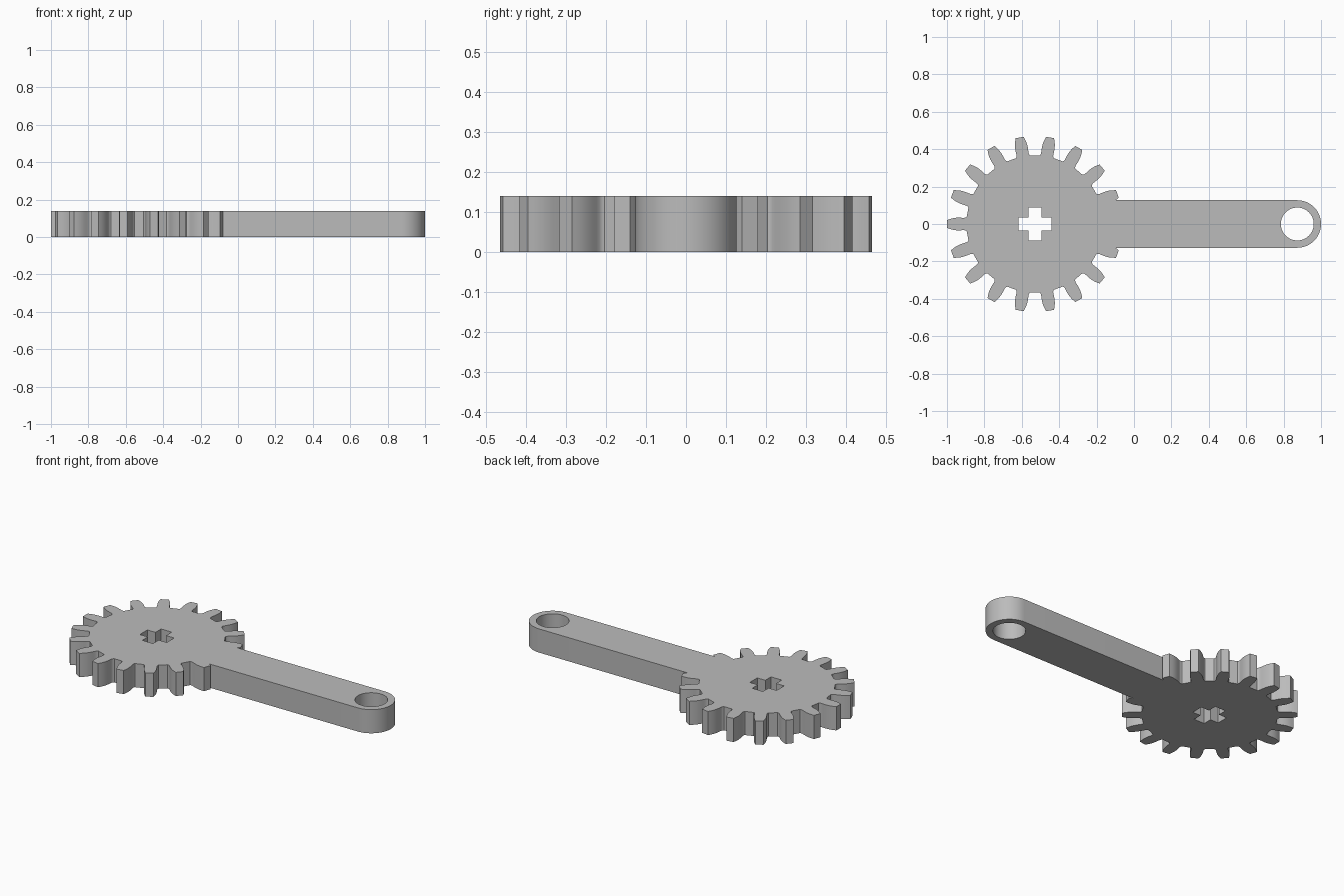
import bpy, bmesh, math
from math import sin, cos, radians, pi

if "Cube" in bpy.data.objects:
    bpy.data.objects.remove(bpy.data.objects["Cube"], do_unlink=True)

THICK = 0.14
GEAR_X, TEETH = -0.53, 18
EYE_X, EYE_R, HOLE_R = 0.873, 0.127, 0.088

grey = bpy.data.materials.new("plain grey")
grey.use_nodes = True
colour = (0.5, 0.5, 0.5, 1)
grey.diffuse_color = colour
grey.node_tree.nodes["Principled BSDF"].inputs["Base Color"].default_value = colour


def prism(name, outline, z0=0.0, z1=THICK):
    """Extrude a counter-clockwise outline into a solid."""
    bm = bmesh.new()
    base = bm.faces.new([bm.verts.new((x, y, z0)) for x, y in outline])
    top = bmesh.ops.extrude_face_region(bm, geom=[base])["geom"]
    bmesh.ops.translate(bm, vec=(0, 0, z1 - z0),
                        verts=[v for v in top if isinstance(v, bmesh.types.BMVert)])
    bmesh.ops.recalc_face_normals(bm, faces=bm.faces)
    mesh = bpy.data.meshes.new(name)
    bm.to_mesh(mesh)
    bm.free()
    mesh.materials.append(grey)
    obj = bpy.data.objects.new(name, mesh)
    bpy.context.collection.objects.link(obj)
    return obj


def arc(cx, r, start, end, steps):
    return [(cx + r * cos(start + (end - start) * i / steps),
             r * sin(start + (end - start) * i / steps)) for i in range(steps + 1)]


def combine(target, other, operation):
    mod = target.modifiers.new(operation.lower(), 'BOOLEAN')
    mod.object, mod.operation, mod.solver = other, operation, 'EXACT'
    other.hide_render = True
    bpy.context.view_layer.objects.active = target
    bpy.ops.object.modifier_apply(modifier=mod.name)
    bpy.data.objects.remove(other, do_unlink=True)


# Gear: one tooth flank as (radius, half angle), mirrored and repeated
flank = [(0.366, 6.2), (0.37, 5.5), (0.378, 5.0), (0.39, 4.9), (0.405, 4.8),
         (0.42, 4.6), (0.435, 4.2), (0.45, 3.6), (0.46, 3.1), (0.47, 2.6)]
tooth = [(r, -a) for r, a in flank] + [(r, a) for r, a in reversed(flank)]
gear_outline = []
for k in range(TEETH):
    for r, a in tooth:
        t = radians(a + 360 / TEETH * k)
        gear_outline.append((GEAR_X + r * cos(t), r * sin(t)))
crank = prism("gear_crank", gear_outline)

# Arm with a rounded end
arm_outline = arc(EYE_X, EYE_R, -pi / 2, pi / 2, 32) + [(-0.3, EYE_R), (-0.3, -EYE_R)]
combine(crank, prism("arm", arm_outline), 'UNION')

# Round eye hole
eye = prism("eye_cutter", arc(EYE_X, HOLE_R, 0, 2 * pi, 48)[:-1], -0.1, THICK + 0.1)
combine(crank, eye, 'DIFFERENCE')

# Cross-shaped axle hole
L, W = 0.088, 0.035
quarter = [(L, -W), (L, W), (W, W)]
cross = []
for k in range(4):
    c, s = (1, 0, -1, 0)[k], (0, 1, 0, -1)[k]
    cross += [(GEAR_X + x * c - y * s, x * s + y * c) for x, y in quarter]
combine(crank, prism("axle_cutter", cross, -0.1, THICK + 0.1), 'DIFFERENCE')

# Smooth curved walls, keep rims crisp
bpy.ops.object.select_all(action='DESELECT')
crank.select_set(True)
bpy.context.view_layer.objects.active = crank
bpy.ops.object.shade_smooth_by_angle(angle=radians(30))
